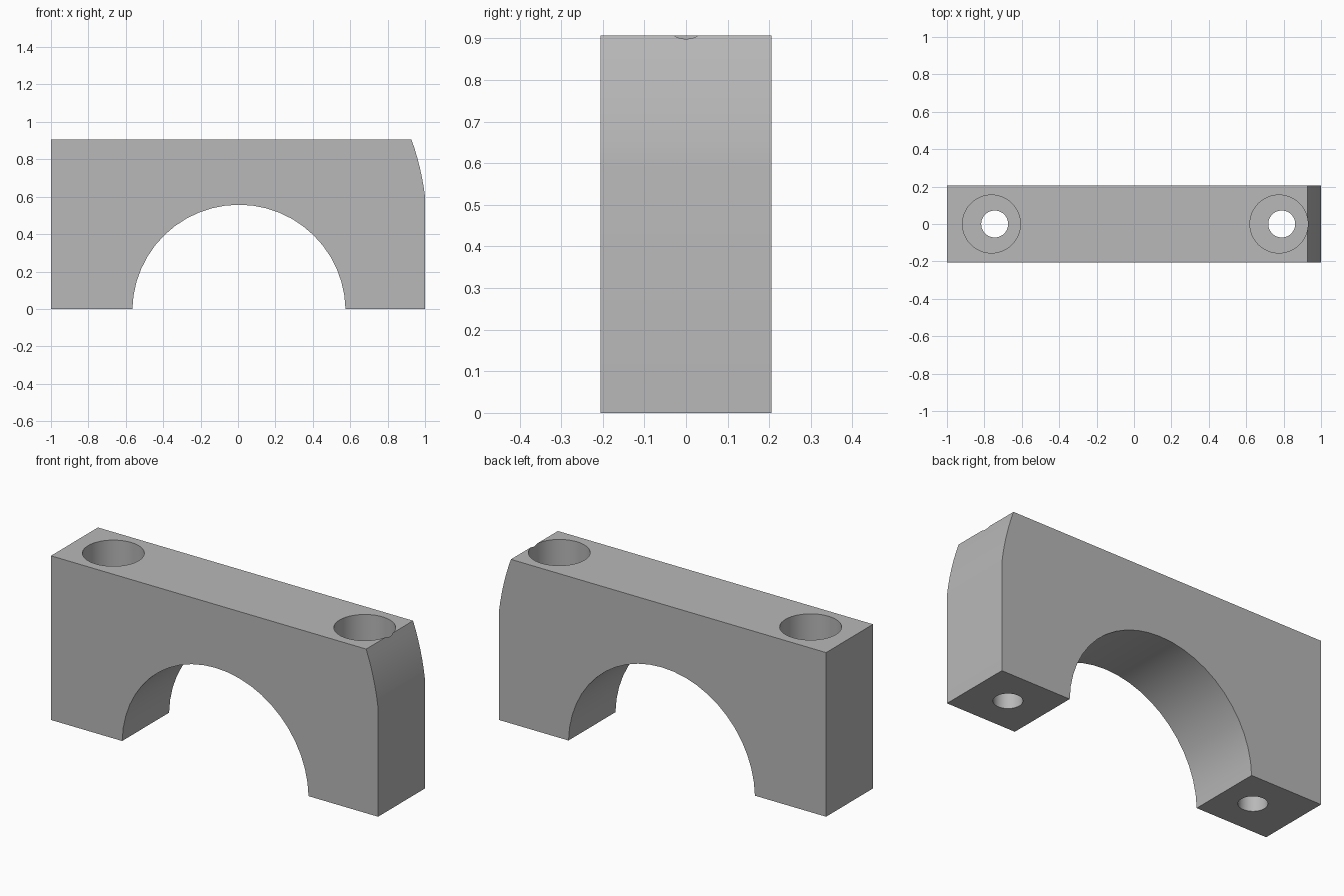
import bpy
import bmesh
import math

if "Cube" in bpy.data.objects:
    bpy.data.objects.remove(bpy.data.objects["Cube"])

HALF_DEPTH = 0.205
TOP = 0.907
ARCH_X, ARCH_Z, ARCH_R = 0.005, -0.013, 0.57
SEAT_Z = 0.5

grey = bpy.data.materials.new("grey metal")
grey.diffuse_color = (0.48, 0.48, 0.48, 1)
grey.use_nodes = True
grey.node_tree.nodes["Principled BSDF"].inputs["Base Color"].default_value = grey.diffuse_color

# Side profile: block with a gently curved upper right corner and an arch below
profile = [(-1, 0), (-1, TOP)]
for i in range(7):
    t = i / 6
    bulge = 0.009 * 4 * t * (1 - t)
    profile.append((0.927 + 0.073 * t + bulge * 0.97, TOP - 0.307 * t + bulge * 0.23))
profile.append((1, 0))
start = math.asin(-ARCH_Z / ARCH_R)
for i in range(25):
    a = start + (math.pi - 2 * start) * i / 24
    profile.append((ARCH_X + ARCH_R * math.cos(a), ARCH_Z + ARCH_R * math.sin(a)))

# Extrude the profile through the depth
bm = bmesh.new()
face = bm.faces.new([bm.verts.new((x, -HALF_DEPTH, z)) for x, z in profile])
extruded = bmesh.ops.extrude_face_region(bm, geom=[face])
bmesh.ops.translate(bm, vec=(0, 2 * HALF_DEPTH, 0),
                    verts=[g for g in extruded["geom"] if isinstance(g, bmesh.types.BMVert)])
bmesh.ops.recalc_face_normals(bm, faces=bm.faces)
mesh = bpy.data.meshes.new("bearing_cap")
bm.to_mesh(mesh)
bm.free()
mesh.materials.append(grey)
cap = bpy.data.objects.new("bearing_cap", mesh)
bpy.context.collection.objects.link(cap)


def drill(x, radius, z0, z1):
    """Cut a vertical round hole between two heights."""
    bpy.ops.mesh.primitive_cylinder_add(vertices=48, radius=radius, depth=z1 - z0,
                                        location=(x, 0, (z0 + z1) / 2))
    cutter = bpy.context.object
    cutter.name = "hole_cutter"
    cutter.hide_render = True
    cutter.data.materials.append(grey)
    mod = cap.modifiers.new("hole", 'BOOLEAN')
    mod.operation = 'DIFFERENCE'
    mod.solver = 'EXACT'
    mod.object = cutter
    bpy.context.view_layer.objects.active = cap
    bpy.ops.object.modifier_apply(modifier=mod.name)
    bpy.data.objects.remove(cutter)


# Counterbores for the bolt heads, then the slightly offset through holes
for bore_x, hole_x in ((-0.762, -0.745), (0.775, 0.79)):
    drill(bore_x, 0.155, SEAT_Z, 1.2)
    drill(hole_x, 0.072, -0.2, 0.7)

bpy.ops.object.select_all(action='DESELECT')
cap.select_set(True)
bpy.context.view_layer.objects.active = cap
bpy.ops.object.shade_smooth_by_angle(angle=math.radians(30))
